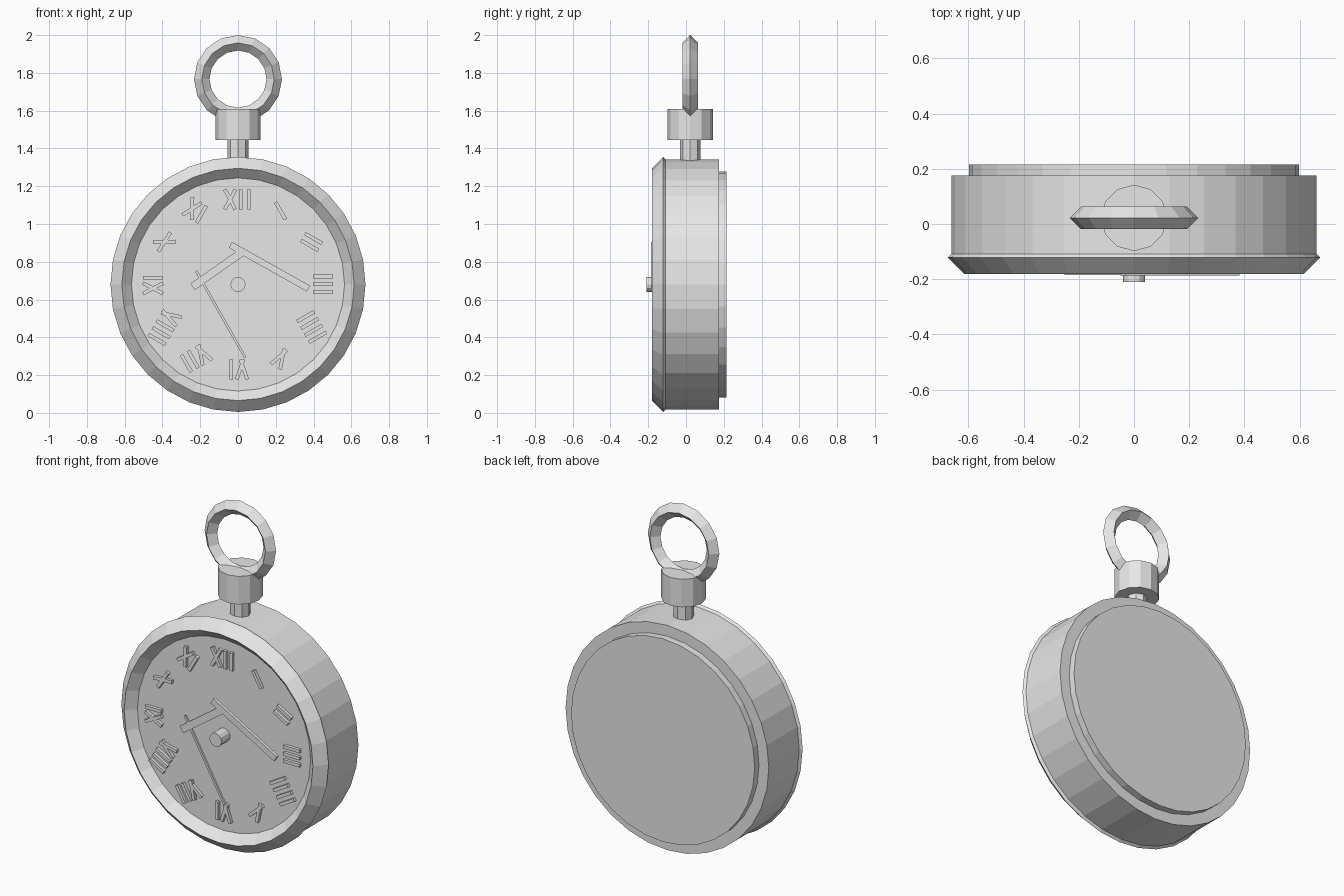
import bpy, bmesh, math
from mathutils import Matrix, Vector

cube = bpy.data.objects.get("Cube")
if cube:
    bpy.data.objects.remove(cube, do_unlink=True)

metal = bpy.data.materials.new("plain_grey")
metal.use_nodes = True
grey = (0.8, 0.8, 0.8, 1)
metal.diffuse_color = grey
metal.node_tree.nodes["Principled BSDF"].inputs["Base Color"].default_value = grey

CENTRE_Z = 0.68
DIAL_Y = -0.13


def finish(name, bm):
    bmesh.ops.recalc_face_normals(bm, faces=bm.faces)
    mesh = bpy.data.meshes.new(name)
    bm.to_mesh(mesh)
    bm.free()
    mesh.materials.append(metal)
    obj = bpy.data.objects.new(name, mesh)
    bpy.context.collection.objects.link(obj)
    return obj


def disc(name, radius, y0, y1, sides):
    """Cylinder lying along y, centred on the dial."""
    bm = bmesh.new()
    place = Matrix.Translation((0, (y0 + y1) / 2, CENTRE_Z)) @ Matrix.Rotation(math.pi / 2, 4, 'X')
    bmesh.ops.create_cone(bm, cap_ends=True, segments=sides, radius1=radius,
                          radius2=radius, depth=y1 - y0, matrix=place)
    return finish(name, bm)


def post(name, radius, z0, z1, sides):
    """Upright cylinder above the case."""
    bm = bmesh.new()
    bmesh.ops.create_cone(bm, cap_ends=True, segments=sides, radius1=radius,
                          radius2=radius, depth=z1 - z0,
                          matrix=Matrix.Translation((0, 0.022, (z0 + z1) / 2)))
    return finish(name, bm)


def diamond_ring(name, major, minor, y, z, sides):
    """Ring facing the front with a diamond cross-section."""
    bm = bmesh.new()
    loops = []
    for i in range(sides):
        a = math.tau * i / sides
        loop = []
        for k in range(4):
            b = math.pi / 2 * k
            r = major + minor * math.cos(b)
            loop.append(bm.verts.new((r * math.sin(a), y + minor * math.sin(b),
                                      z + r * math.cos(a))))
        loops.append(loop)
    for i in range(sides):
        p, q = loops[i], loops[(i + 1) % sides]
        for k in range(4):
            n = (k + 1) % 4
            bm.faces.new((p[k], q[k], q[n], p[n]))
    return finish(name, bm)


def bar(bm, start, end, width, y0, y1):
    """Flat bar between two (x, z) points."""
    a, b = Vector(start), Vector(end)
    d, mid = b - a, (a + b) / 2
    place = (Matrix.Translation((mid.x, (y0 + y1) / 2, mid.y))
             @ Matrix.Rotation(-math.atan2(d.y, d.x), 4, 'Y')
             @ Matrix.Diagonal((d.length, y1 - y0, width, 1)))
    bmesh.ops.create_cube(bm, size=1, matrix=place)


# Case, back cover, bezel and centre pin
disc("case", 0.662, DIAL_Y, 0.175, 32)
disc("back_cover", 0.598, 0.17, 0.215, 32)
diamond_ring("bezel", 0.615, 0.06, -0.121, CENTRE_Z, 32)
disc("centre_pin", 0.04, -0.21, DIAL_Y + 0.01, 12)

# Stem, crown and hanging ring
post("stem", 0.055, 1.3, 1.46, 8)
post("crown", 0.12, 1.445, 1.61, 12)
diamond_ring("hanging_ring", 0.192, 0.041, 0.022, 1.767, 16)

# Hands
hands = {
    "hour_hand": ((-0.24, 0.667), (0.02, 0.85), 0.042, -0.184, -0.166),
    "minute_hand": ((-0.04, 0.89), (0.373, 0.658), 0.035, -0.186, -0.167),
    "second_hand": ((-0.222, 0.752), (0.038, 0.293), 0.013, -0.18, -0.168),
}
for name, spec in hands.items():
    bm = bmesh.new()
    bar(bm, *spec)
    finish(name, bm)

# Raised numerals, each built from strokes (x offsets at foot and head)
STROKES = {
    "I": ((0, 0),),
    "V": ((0.008, -0.028), (-0.008, 0.028)),
    "X": ((-0.028, 0.028), (0.028, -0.028)),
}
ADVANCE = {"I": 0.042, "V": 0.07, "X": 0.072}
HALF_HEIGHT = 0.053
numerals = "I II III IIII V VI VII VIII IX X XI XII".split()
for hour, letters in enumerate(numerals, 1):
    angle = math.tau * hour / 12
    centre = Vector((0.45 * math.sin(angle), CENTRE_Z + 0.45 * math.cos(angle)))
    turn = Matrix.Rotation(angle, 2)
    bm = bmesh.new()
    x = -sum(ADVANCE[c] for c in letters) / 2
    for c in letters:
        x += ADVANCE[c] / 2
        for foot, head in STROKES[c]:
            bar(bm, centre + turn @ Vector((x + foot, -HALF_HEIGHT)),
                centre + turn @ Vector((x + head, HALF_HEIGHT)),
                0.019, DIAL_Y - 0.018, DIAL_Y + 0.005)
        x += ADVANCE[c] / 2
    finish("hour_mark_%d" % hour, bm)
